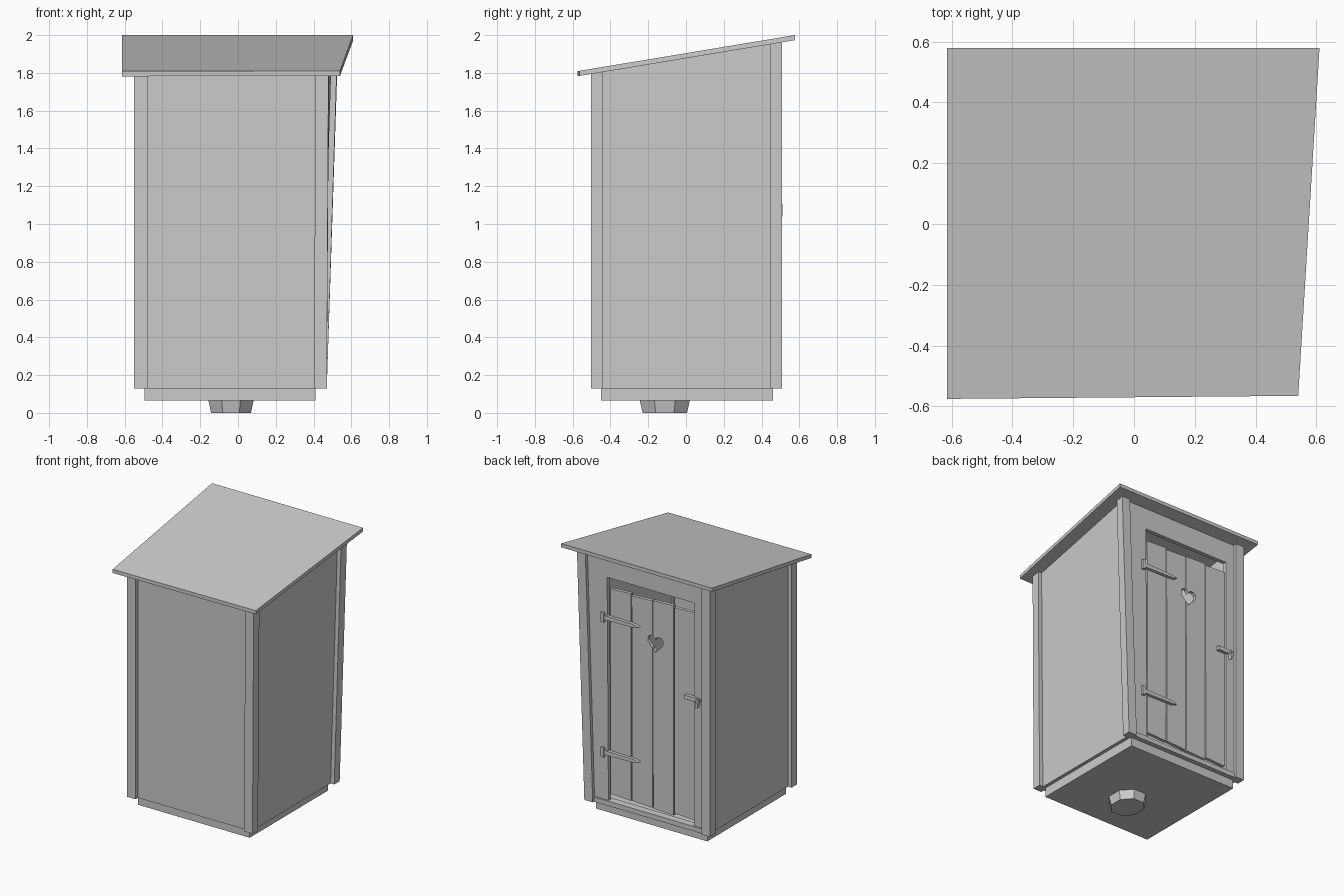
import bpy, bmesh, math

if "Cube" in bpy.data.objects:
    bpy.data.objects.remove(bpy.data.objects["Cube"])


def make(name, bm):
    bmesh.ops.recalc_face_normals(bm, faces=bm.faces)
    me = bpy.data.meshes.new(name)
    bm.to_mesh(me)
    bm.free()
    ob = bpy.data.objects.new(name, me)
    bpy.context.collection.objects.link(ob)
    return ob


def add_prism(bm, bottom, top):
    """Closed prism between two matching rings of points."""
    a = [bm.verts.new(p) for p in bottom]
    b = [bm.verts.new(p) for p in top]
    bm.faces.new(a[::-1])
    bm.faces.new(b)
    n = len(a)
    for i in range(n):
        j = (i + 1) % n
        bm.faces.new((a[i], a[j], b[j], b[i]))


def roof_z(y):
    """Underside of the sloping roof."""
    return 1.782 + 0.166 * (y + 0.575)


def lean(y, z):
    """The right side is crooked: it leans outward, mostly at the rear."""
    return (0.01 + 0.05 * (y + 0.5)) * (z - 0.13) / 1.83


def block(name, x0, x1, y0, y1, z0, z1=None, lean0=0, lean1=0):
    """Upright board; z1=None trims it to the roof, lean skews its x ends."""
    rings = []
    for top in (False, True):
        ring = []
        for x, y, k in ((x0, y0, lean0), (x1, y0, lean1), (x1, y1, lean1), (x0, y1, lean0)):
            z = z0 if not top else (roof_z(y) + 0.005 if z1 is None else z1)
            ring.append((x + k * lean(y, z), y, z))
        rings.append(ring)
    bm = bmesh.new()
    add_prism(bm, *rings)
    return make(name, bm)


def plates(name, outlines, y0, y1):
    """Flat plates drawn in x,z and given thickness along y."""
    bm = bmesh.new()
    for pts in outlines:
        add_prism(bm, [(x, y0, z) for x, z in pts], [(x, y1, z) for x, z in pts])
    return make(name, bm)


def rect(x0, x1, z0, z1):
    return [(x0, z0), (x1, z0), (x1, z1), (x0, z1)]


# Pit and floor
bm = bmesh.new()
rings = []
for z, r in ((0, 0.127), (0.08, 0.147)):
    rings.append([(-0.037 + 0.9 * r * math.cos(a), -0.112 + r * math.sin(a), z)
                  for a in (math.tau * (i + 0.5) / 8 for i in range(8))])
add_prism(bm, *rings)
make("pit", bm)
block("floor", -0.495, 0.41, -0.45, 0.46, 0.065, 0.135)

# Corner posts
for label, y0, y1 in (("front", -0.503, -0.44), ("back", 0.445, 0.508)):
    block(label + "_left_post", -0.55, -0.48, y0, y1, 0.13)
    block(label + "_right_post", 0.402, 0.47, y0, y1, 0.13, None, 1, 1)

# Walls
block("front_wall", -0.49, 0.41, -0.475, -0.45, 0.13, None, 0, 1)
block("left_wall", -0.52, -0.495, -0.45, 0.46, 0.13)
block("right_wall", 0.415, 0.44, -0.45, 0.46, 0.13, None, 1, 1)

# Door frame
block("left_jamb", -0.49, -0.41, 0.455, 0.485, 0.13)
block("right_jamb", 0.29, 0.41, 0.455, 0.485, 0.13, None, 0.2, 1)
block("lintel", -0.415, 0.305, 0.455, 0.485, 1.80, None, 0, 0)
block("sill", -0.48, 0.402, 0.44, 0.495, 0.13, 0.165)

# Plank door, uneven at the top and bottom
planks = []
for i, (z0, z1) in enumerate(((0.2, 1.725), (0.19, 1.73), (0.2, 1.72), (0.205, 1.725))):
    x0 = -0.405 + 0.173 * i
    planks.append([(x0, z0), (x0 + 0.165, z0 + 0.008),
                   (x0 + 0.167, z1 - 0.008), (x0, z1)])
door = plates("door", planks, 0.45, 0.475)

# Heart window
heart = []
for i in range(20):
    t = math.tau * (i + 0.5) / 20
    heart.append((-0.085 + 0.065 * math.sin(t) ** 3,
                  1.415 + 0.0043 * (13 * math.cos(t) - 5 * math.cos(2 * t)
                                    - 2 * math.cos(3 * t) - math.cos(4 * t))))
cutter = plates("heart_cutter", [heart], 0.40, 0.52)
cutter.hide_render = True
cut = door.modifiers.new("heart", 'BOOLEAN')
cut.operation = 'DIFFERENCE'
cut.solver = 'EXACT'
cut.object = cutter
bpy.context.view_layer.objects.active = door
bpy.ops.object.modifier_apply(modifier=cut.name)
bpy.data.objects.remove(cutter)

# Strap hinges
for label, z in (("upper", 1.505), ("lower", 0.515)):
    strap = [(0.325, z - 0.016), (0.325, z + 0.016), (0.07, z + 0.011),
             (0.035, z), (0.07, z - 0.011)]
    plates(label + "_hinge_strap", [strap], 0.473, 0.498)
    plates(label + "_hinge_bracket", [rect(0.317, 0.342, z - 0.035, z + 0.035)], 0.483, 0.504)

# Latch with hanging catch
plates("latch_bar", [rect(-0.45, -0.335, 1.083, 1.113)], 0.473, 0.5)
plates("latch_catch", [[(-0.43, 1.085), (-0.455, 1.09), (-0.45, 1.05), (-0.437, 1.04)],
                       rect(-0.46, -0.435, 1.09, 1.105)], 0.483, 0.512)

# Roof slab
bm = bmesh.new()
corners = [(-0.615, -0.575), (0.54, -0.565), (0.61, 0.578), (-0.615, 0.578)]
add_prism(bm, [(x, y, roof_z(y)) for x, y in corners],
          [(x, y, roof_z(y) + 0.027) for x, y in corners])
make("roof", bm)
